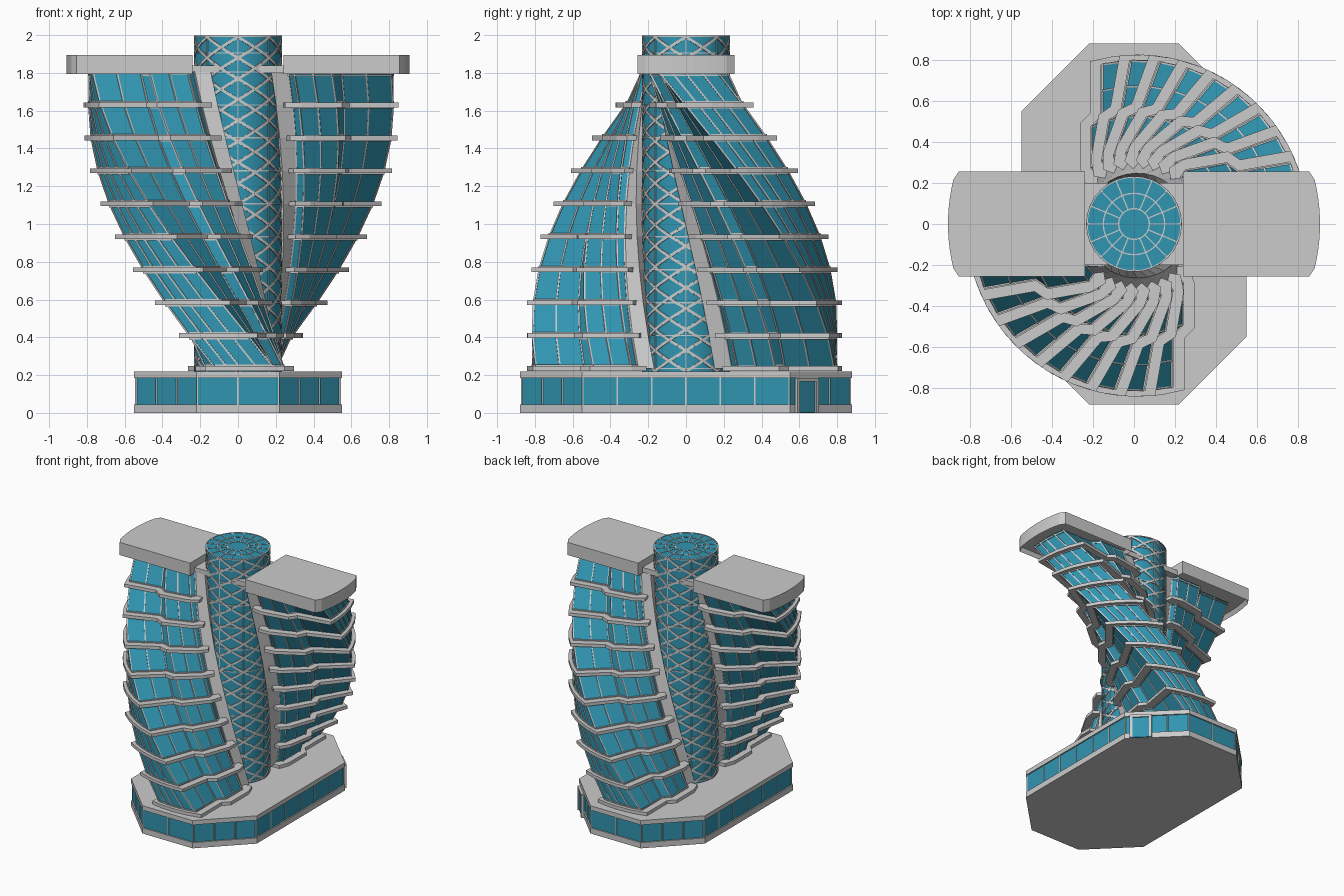
import bpy, bmesh
from math import sin, cos, asin, pi, radians
from mathutils import Vector, Matrix

if "Cube" in bpy.data.objects:
    bpy.data.objects.remove(bpy.data.objects["Cube"])

teal = bpy.data.materials.new("teal_glass")
teal.diffuse_color = (0.03, 0.30, 0.44, 1)
teal.use_nodes = True
teal.node_tree.nodes["Principled BSDF"].inputs["Base Color"].default_value = teal.diffuse_color


def finish(bm, name, mat=None):
    bmesh.ops.recalc_face_normals(bm, faces=bm.faces)
    me = bpy.data.meshes.new(name)
    bm.to_mesh(me)
    bm.free()
    ob = bpy.data.objects.new(name, me)
    bpy.context.collection.objects.link(ob)
    if mat:
        me.materials.append(mat)
    return ob


def prism(bm, pts, z0, z1):
    lo = [bm.verts.new((x, y, z0)) for x, y in pts]
    hi = [bm.verts.new((x, y, z1)) for x, y in pts]
    n = len(pts)
    for k in range(n):
        j = (k + 1) % n
        bm.faces.new((lo[k], lo[j], hi[j], hi[k]))
    bm.faces.new(hi)
    return bm.faces.new(lo[::-1])


def beam(bm, p, q, w):
    p, q = Vector(p), Vector(q)
    d = q - p
    m = (Matrix.Translation((p + q) / 2) @ d.to_track_quat('Z', 'Y').to_matrix().to_4x4()
         @ Matrix.Diagonal((w, w, d.length + w * 0.5, 1)))
    bmesh.ops.create_cube(bm, size=1, matrix=m)


def split(pts, step):
    out = []
    for a, b in zip(pts, pts[1:]):
        a, b = Vector(a), Vector(b)
        n = max(1, round((b - a).length / step))
        out += [a.lerp(b, k / n) for k in range(n)]
    return out + [Vector(pts[-1])]


# Podium
def octagon(d):
    q = [(0.55 - d, 0.55 - d * 0.4), (0.22 - d * 0.4, 0.88 - d)]
    right = [(x, -y) for x, y in q[::-1]] + q
    return right + [(-x, -y) for x, y in right]


for name, d, z0, z1, mat in (("podium_plinth", 0, 0, 0.045, None),
                             ("podium_glass", 0.01, 0.04, 0.19, teal),
                             ("podium_cap", 0, 0.185, 0.22, None)):
    bm = bmesh.new()
    prism(bm, octagon(d), z0, z1)
    finish(bm, name, mat)
bm = bmesh.new()
ring = octagon(0.01)
for p in split(ring + ring[:1], 0.175)[:-1]:
    beam(bm, (p.x, p.y, 0.04), (p.x, p.y, 0.19), 0.008)
finish(bm, "podium_mullions")

# Entrance door on one chamfered corner
door_m = Matrix.Translation((0.467, 0.633, 0)) @ Matrix.Rotation(radians(45), 4, 'Z')
bm = bmesh.new()
for y in (-0.07, 0.07):
    beam(bm, (0.01, y, 0.005), (0.01, y, 0.175), 0.02)
beam(bm, (0.01, -0.07, 0.175), (0.01, 0.07, 0.175), 0.02)
finish(bm, "door_frame").matrix_world = door_m
bm = bmesh.new()
prism(bm, [(-0.02, -0.065), (0.012, -0.065), (0.012, 0.065), (-0.02, 0.065)], 0.002, 0.17)
finish(bm, "door_glass", teal).matrix_world = door_m

# Wing plan: stepped sides (one narrower), curved outer end; x is the radial direction
CX, CY = 0.016, -0.008


def wing_plan(start, side_in, end_in):
    R = 0.835 - end_in

    def side(e):
        t = asin((0.23 - e) / R)
        return [(start, 0.25 - e), (0.28, 0.28 - e), (0.50 - side_in / 3, 0.28 - e),
                (0.55 - side_in / 3, 0.23 - e), (R * cos(t), R * sin(t))], t

    (left, tl), (right, tr) = side(side_in), side(side_in + 0.04)
    arc = [(R * cos(t), R * sin(t)) for t in (tl * 0.5, 0, -tr * 0.5)]
    return left + arc + [(x, -y) for x, y in right[::-1]]


def place(p, ang):
    x, y = p
    return (CX + x * cos(ang) - y * sin(ang), CY + x * sin(ang) + y * cos(ang))


FLOORS, Z0, DZ = 9, 0.235, 0.1744
slab_plan = wing_plan(0.2, 0, 0)
glass_plan = split(wing_plan(0.25, 0.055, 0.03), 0.12)
wall_plan = [glass_plan[-1], (0.16, -0.16), (0.16, 0.2), glass_plan[0]]
for wing, turn in (("back", 0), ("front", pi)):
    slabs, glass, frame, wall = (bmesh.new() for _ in range(4))
    for i in range(FLOORS):
        a0, a1 = (turn + radians(90 - 10 * k) for k in (i, i + 1))
        z0 = Z0 + DZ * i
        z1 = z0 + DZ
        prism(slabs, [place(p, a0) for p in slab_plan], z0 - 0.0125, z0 + 0.0125)
        # Twisting glazed storey with its frame, and a solid wall facing the core
        for bm, plan in ((wall, wall_plan), (glass, glass_plan)):
            lo = [(*place(p, a0), z0) for p in plan]
            hi = [(*place(p, a1), z1) for p in plan]
            for k in range(len(lo) - 1):
                bm.faces.new([bm.verts.new(v) for v in (lo[k], lo[k + 1], hi[k + 1], hi[k])])
        for k in range(len(lo) - 1):
            for a, b, dz in ((lo[k], lo[k + 1], 0.016), (hi[k], hi[k + 1], -0.016)):
                up = Vector((0, 0, dz))
                beam(frame, Vector(a) + up, Vector(b) + up, 0.008)
        for a, b in zip(lo, hi):
            beam(frame, a, b, 0.009)
    for bm in (glass, wall):
        bmesh.ops.remove_doubles(bm, verts=bm.verts, dist=1e-5)
    finish(slabs, wing + "_wing_slabs")
    finish(glass, wing + "_wing_glass", teal)
    finish(frame, wing + "_wing_frames")
    finish(wall, wing + "_wing_inner_wall")

    # Roof lid, hollow underneath
    R, w = 0.908, 0.257
    t = asin(w / R)
    arc = [(R * cos(t * k / 6), R * sin(t * k / 6)) for k in range(-5, 6)]
    pts = [(0.24, -w), (0.855, -w)] + arc + [(0.855, w), (0.24, w)]
    bm = bmesh.new()
    under = prism(bm, pts, 1.795, 1.895)
    bmesh.ops.recalc_face_normals(bm, faces=bm.faces)
    bmesh.ops.inset_region(bm, faces=[under], thickness=0.02)
    bmesh.ops.translate(bm, verts=under.verts, vec=(0, 0, 0.03))
    finish(bm, wing + "_wing_roof").rotation_euler.z = turn

# Bridge between the roofs and the core
bm = bmesh.new()
prism(bm, [(-0.245, -0.2), (0.245, -0.2), (0.245, 0.2), (-0.245, 0.2)], 1.8, 1.84)
finish(bm, "roof_bridge")

# Cylindrical glass core
bm = bmesh.new()
bmesh.ops.create_cone(bm, cap_ends=True, segments=32, radius1=0.228, radius2=0.228, depth=1.775,
                      matrix=Matrix.Translation((0, 0, 1.1075)))
core = finish(bm, "core_glass", teal)
for f in core.data.polygons:
    f.use_smooth = len(f.vertices) == 4
core.data.set_sharp_from_angle(angle=radians(30))


def polar(k, z, r=0.226):
    return (r * cos(k * pi / 16), r * sin(k * pi / 16), z)


# Diagonal lattice of the core
bm = bmesh.new()
ROWS = 16
H = 1.77 / ROWS
for row in range(ROWS):
    z = 0.22 + row * H
    for k in range(0, 32, 4):
        for s in range(4):
            za, zb = z + H * s / 4, z + H * (s + 1) / 4
            beam(bm, polar(k + s, za), polar(k + s + 1, zb), 0.015)
            beam(bm, polar(k + 4 - s, za), polar(k + 3 - s, zb), 0.015)
finish(bm, "core_lattice")

# Slim rings and uprights, then skylight spokes and rings
bm = bmesh.new()
for z in [Z0 + DZ * i for i in range(10)] + [1.905, 1.994]:
    for k in range(32):
        beam(bm, polar(k, z, 0.23), polar(k + 1, z, 0.23), 0.007)
for k in range(0, 32, 4):
    beam(bm, polar(k, 0.22, 0.229), polar(k, 1.99, 0.229), 0.006)
for k in range(0, 32, 2):
    beam(bm, polar(k, 1.995, 0.075), polar(k, 1.995, 0.225), 0.006)
for r in (0.075, 0.15):
    for k in range(32):
        beam(bm, polar(k, 1.995, r), polar(k + 1, 1.995, r), 0.006)
finish(bm, "core_rings_and_skylight")
